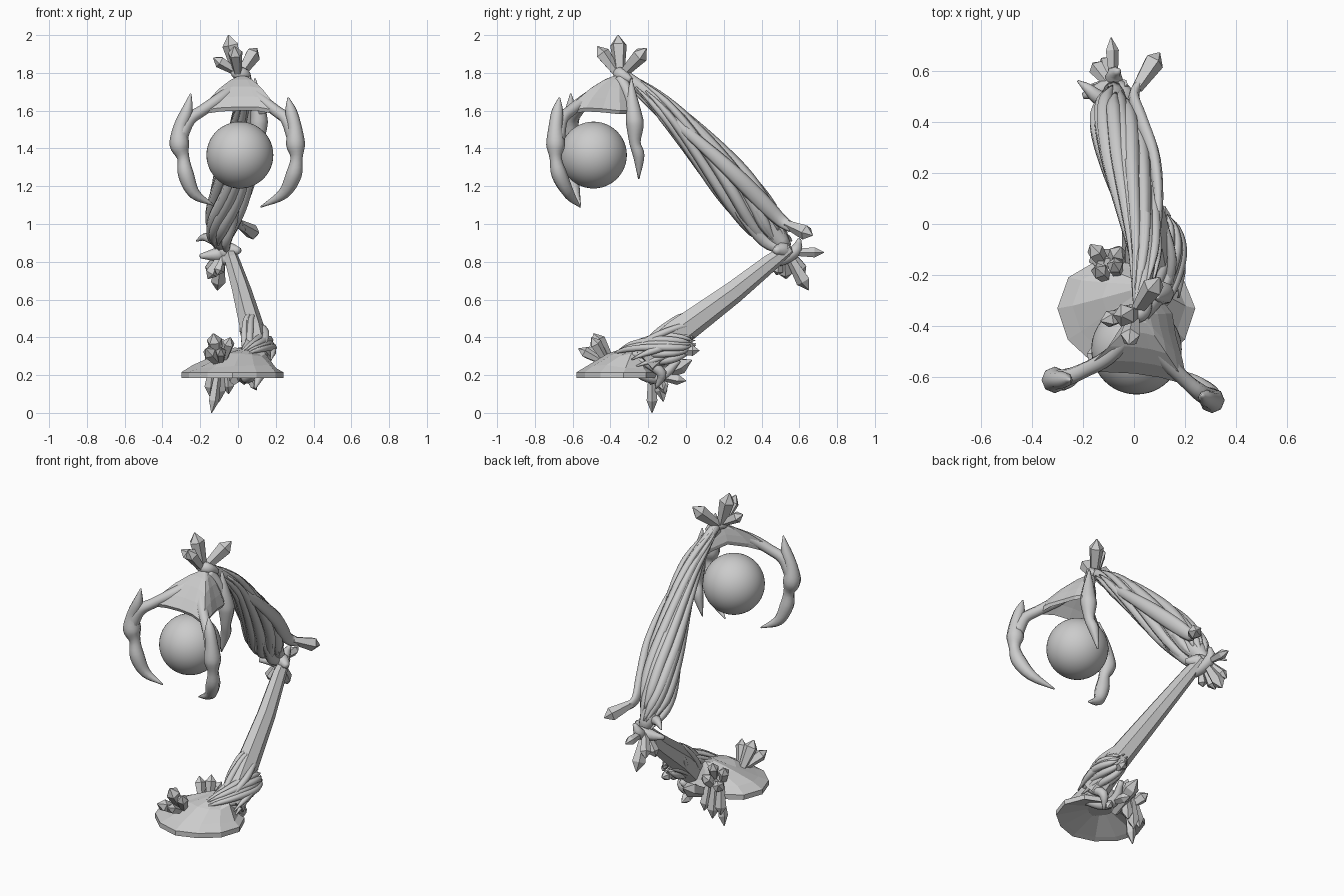
import bpy, bmesh, math, random
from mathutils import Vector as V
random.seed(4)


def finish(name, bm, smooth=False):
    bmesh.ops.recalc_face_normals(bm, faces=bm.faces)
    me = bpy.data.meshes.new(name)
    bm.to_mesh(me)
    bm.free()
    for p in me.polygons:
        p.use_smooth = smooth
    ob = bpy.data.objects.new(name, me)
    bpy.context.collection.objects.link(ob)
    return ob


def loft(name, rings, smooth=False):
    bm = bmesh.new()
    rows = [[bm.verts.new(p) for p in r] for r in rings]
    for a, b in zip(rows, rows[1:]):
        n = len(a)
        for i in range(n):
            bm.faces.new((a[i], a[(i + 1) % n], b[(i + 1) % n], b[i]))
    bm.faces.new(rows[0])
    bm.faces.new(rows[-1])
    return finish(name, bm, smooth)


def spline(pts, steps):
    """Catmull-Rom through (x, y, z, radius) points."""
    P = [V(p) for p in pts]
    P = [2 * P[0] - P[1]] + P + [2 * P[-1] - P[-2]]
    out = []
    for a, b, c, d in zip(P, P[1:], P[2:], P[3:]):
        for k in range(steps):
            t = k / steps
            out.append(0.5 * (2 * b + (c - a) * t + (2 * a - 5 * b + 4 * c - d) * t * t
                              + (3 * b - a - 3 * c + d) * t ** 3))
    return out + [P[-2]]


def frames(path):
    axis = (path[-1] - path[0]).xyz
    ref = V((0, 0, 0))
    ref[min(range(3), key=lambda i: abs(axis[i]))] = 1
    out = []
    for i, p in enumerate(path):
        t = (path[min(i + 1, len(path) - 1)] - path[max(i - 1, 0)]).xyz.normalized()
        n = t.cross(ref).normalized()
        out.append((p.xyz, max(p.w, 0.002), n, t.cross(n)))
    return out


def tube(name, pts, sides=8, steps=4, smooth=True, flat=1.0):
    rings = []
    for c, r, n, b in frames(spline(pts, steps)):
        rings.append([c + r * (n * math.cos(a) + b * flat * math.sin(a))
                      for a in (2 * math.pi * i / sides for i in range(sides))])
    return loft(name, rings, smooth)


def crystals(name, items, sides=5):
    """Shards narrow at the root, widest near the pointed end."""
    for k, (a, b, r) in enumerate(items):
        a, b = V(a), V(b)
        pts = [(*a.lerp(b, t), r * s) for t, s in ((0, .55), (.75, 1), (1, .08))]
        tube(f"{name}_{k + 1}", pts, sides, 1, False)


def strands(name, spine, count, twist, thick=.36, steps=5):
    """Bundle of sinews spiralling round a spine."""
    fr = frames(spline(spine, steps))
    m = len(fr) - 1
    for k in range(count):
        a0 = 2 * math.pi * k / count + random.uniform(-.2, .2)
        tw, d = twist * random.uniform(.8, 1.2), random.uniform(.62, .85)
        s = random.randint(0, m // 8)
        e = m - random.randint(0, m // 8)
        pts = []
        for i in range(s, e + 1):
            c, r, n, b = fr[i]
            a = a0 + tw * i / m
            end = min(1, .3 + (i - s) / 4, .3 + (e - i) / 4)
            pts.append((*(c + r * d * (n * math.cos(a) + b * math.sin(a))), r * thick * end))
        tube(f"{name}_{k + 1}", pts, 6, 1)


# stone base: irregular rim broken at the back, domed top, hollowed underside
rim = [(math.cos(a) * .27 * j, math.sin(a) * .25 * j) for a, j in
       zip([math.pi * i / 6 for i in range(12)],
           (1, .95, .78, .72, .86, .97, 1, .98, .98, 1, .95, .98))]
rings = []
for s, z, cx, cy in ((.3, .25, -.03, -.33), (.88, .195, -.03, -.33), (1, .185, -.03, -.33),
                     (1, .215, -.03, -.33), (.82, .245, -.02, -.32),
                     (.5, .305, .01, -.29), (.2, .345, .04, -.26)):
    rings.append([(cx + x * s, cy + y * s, z + (random.uniform(-.012, .012) if z > .24 else 0))
                  for x, y in rim])
loft("stone_base", rings)

# lower arm, faceted beam
tube("lower_arm", [(.11, -.22, .27, .085), (.08, -.05, .42, .08), (.02, .25, .64, .062),
                   (-.03, .45, .80, .048), (-.05, .55, .87, .03)], 7, 1, False, .85)

# roots binding the arm to the base
strands("base_root", [(.0, -.40, .28, .03), (.08, -.27, .32, .07), (.11, -.12, .35, .09),
                      (.11, -.02, .37, .07), (.11, .05, .38, .025)], 11, 1.6, .24)
strands("arm_root", [(.12, -.28, .26, .07), (.10, -.14, .36, .10), (.07, -.03, .45, .08),
                     (.06, .02, .49, .07)], 6, 2.2, .2)
tube("under_root_a", [(.1, -.3, .24, .02), (.06, -.2, .19, .03), (.04, -.12, .20, .03),
                      (.06, -.04, .28, .015)])
tube("under_root_b", [(.14, -.22, .27, .02), (.12, -.13, .21, .028), (.09, -.16, .13, .006)])

# crystals growing on the base
crystals("front_crystal", [
    ((-.11, -.40, .27), (-.13, -.49, .42), .042), ((-.10, -.42, .26), (-.17, -.56, .34), .036),
    ((-.08, -.42, .27), (-.04, -.50, .40), .034), ((-.09, -.44, .27), (-.09, -.57, .34), .03)])
crystals("rear_crystal", [
    ((-.10, -.18, .26), (-.14, -.18, .0), .030), ((-.10, -.15, .29), (-.10, -.12, .06), .036),
    ((-.13, -.16, .28), (-.15, -.13, .09), .034), ((-.06, -.15, .28), (-.05, -.11, .10), .034),
    ((-.10, -.18, .22), (-.17, -.08, .30), .035), ((-.10, -.18, .22), (-.05, -.09, .33), .035),
    ((-.10, -.22, .24), (-.15, -.17, .37), .033), ((-.06, -.2, .25), (-.08, -.15, .39), .033),
    ((-.02, -.20, .17), (.0, .03, .28), .045), ((.04, -.17, .2), (.03, .0, .17), .03),
    ((.1, -.06, .33), (.12, .07, .33), .03), ((.03, -.15, .22), (.10, -.12, .12), .022)])

# upper arm: core wrapped in twisting sinews
upper = [(-.08, .53, .87, .045), (-.08, .42, 1.01, .098), (-.035, .27, 1.2, .11),
         (.015, .05, 1.45, .083), (.04, -.13, 1.63, .062), (.02, -.34, 1.80, .034)]
tube("upper_arm_core", [(x, y, z, r * .78) for x, y, z, r in upper], 10)
strands("sinew", upper, 12, 2.6, .3)
tube("ribbon", [(.07, -.18, 1.64, .02), (.095, .05, 1.45, .03), (.08, .25, 1.27, .042),
                (.03, .40, 1.12, .045), (.0, .50, 1.02, .035), (.03, .56, .98, .026)], flat=.6)
tube("ribbon_low", [(.0, .2, 1.18, .02), (-.02, .32, 1.02, .03), (-.06, .42, .91, .035),
                    (-.06, .52, .86, .025)], flat=.7)
crystals("ribbon_crystal", [((.01, .53, 1.0), (.10, .67, .94), .042)])

# elbow knot with shards
tube("elbow_knot", [(.01, .47, .86, .015), (-.05, .51, .86, .045), (-.10, .53, .84, .04),
                    (-.20, .50, .83, .012)])
tube("elbow_horn", [(-.06, .48, .9, .02), (-.13, .49, .92, .03), (-.18, .53, .93, .02),
                    (-.22, .56, .91, .004)])
tube("elbow_band", [(-.05, .43, .80, .015), (-.06, .5, .81, .032), (-.08, .58, .86, .032),
                    (-.06, .60, .92, .01)])
crystals("elbow_crystal", [
    ((-.08, .53, .85), (-.09, .73, .85), .028), ((-.09, .54, .84), (-.11, .65, .65), .04),
    ((-.09, .52, .83), (-.16, .53, .71), .036), ((-.08, .5, .82), (-.11, .48, .73), .03),
    ((-.10, .55, .85), (-.16, .63, .74), .034)])

# top knot with shards
tube("top_knot", [(.06, -.29, 1.76, .015), (.03, -.34, 1.79, .036), (-.01, -.36, 1.80, .03),
                  (-.03, -.36, 1.82, .012)])
crystals("top_crystal", [
    ((.01, -.34, 1.79), (.10, -.21, 1.93), .044), ((.0, -.35, 1.79), (-.05, -.36, 2.0), .046),
    ((.0, -.35, 1.80), (-.13, -.38, 1.88), .034), ((.0, -.36, 1.79), (-.02, -.47, 1.94), .040)])

# palm: concave three-cornered canopy
edge = [V(p) for p in ((-.20, -.58, 1.60), (-.10, -.58, 1.615), (.0, -.585, 1.62),
                       (.10, -.60, 1.62), (.21, -.63, 1.60), (.19, -.53, 1.615),
                       (.165, -.44, 1.61), (.15, -.35, 1.60), (.09, -.27, 1.60),
                       (.04, -.30, 1.65), (-.03, -.37, 1.69), (-.10, -.48, 1.65))]
apex = V((.025, -.355, 1.79))
top, under = [], []
for t in (.12, .3, .55, .8, 1):
    ring = [apex.lerp(e, t) + V((0, 0, .13 * t * (1 - t))) for e in edge]
    top.append(ring)
    under.append([p.lerp(V((.02, -.45, 1.66)), .06) - V((0, 0, .022)) for p in ring])
loft("palm", top + under[::-1], False)

# three clawed fingers: a bone out of the palm, then a spurred claw
fingers = {
    "left": ([(.0, -.42, 1.73, .03), (-.10, -.52, 1.66, .032), (-.19, -.57, 1.60, .03),
              (-.26, -.60, 1.55, .034), (-.31, -.61, 1.45, .04)],
             [(-.25, -.61, 1.69, .004), (-.27, -.61, 1.60, .030), (-.305, -.61, 1.51, .038),
              (-.31, -.61, 1.42, .052), (-.29, -.61, 1.35, .032), (-.275, -.61, 1.26, .042),
              (-.23, -.59, 1.16, .03), (-.13, -.56, 1.10, .004)]),
    "right": ([(.04, -.42, 1.73, .03), (.12, -.53, 1.66, .032), (.20, -.61, 1.60, .03),
               (.26, -.66, 1.55, .034), (.30, -.68, 1.45, .04)],
              [(.265, -.67, 1.67, .004), (.28, -.68, 1.60, .030), (.30, -.69, 1.51, .038),
               (.305, -.69, 1.42, .05), (.31, -.69, 1.35, .032), (.295, -.67, 1.26, .042),
               (.24, -.62, 1.16, .03), (.12, -.56, 1.09, .004)]),
    "back": ([(.03, -.35, 1.77, .035), (.07, -.31, 1.70, .032), (.10, -.28, 1.61, .03),
              (.11, -.27, 1.52, .035)],
             [(.09, -.29, 1.77, .004), (.10, -.285, 1.66, .030), (.11, -.275, 1.57, .044),
              (.11, -.27, 1.52, .046), (.105, -.27, 1.43, .03), (.09, -.25, 1.36, .030),
              (.06, -.25, 1.24, .004)])}
for side, (bone, claw) in fingers.items():
    tube(f"{side}_finger_bone", bone, 8)
    tube(f"{side}_finger_claw", claw, 8)

# orb held by the claw
bpy.ops.mesh.primitive_uv_sphere_add(segments=48, ring_count=24, radius=.177,
                                     location=(.01, -.49, 1.365))
bpy.context.object.name = "orb"
bpy.ops.object.shade_smooth()
